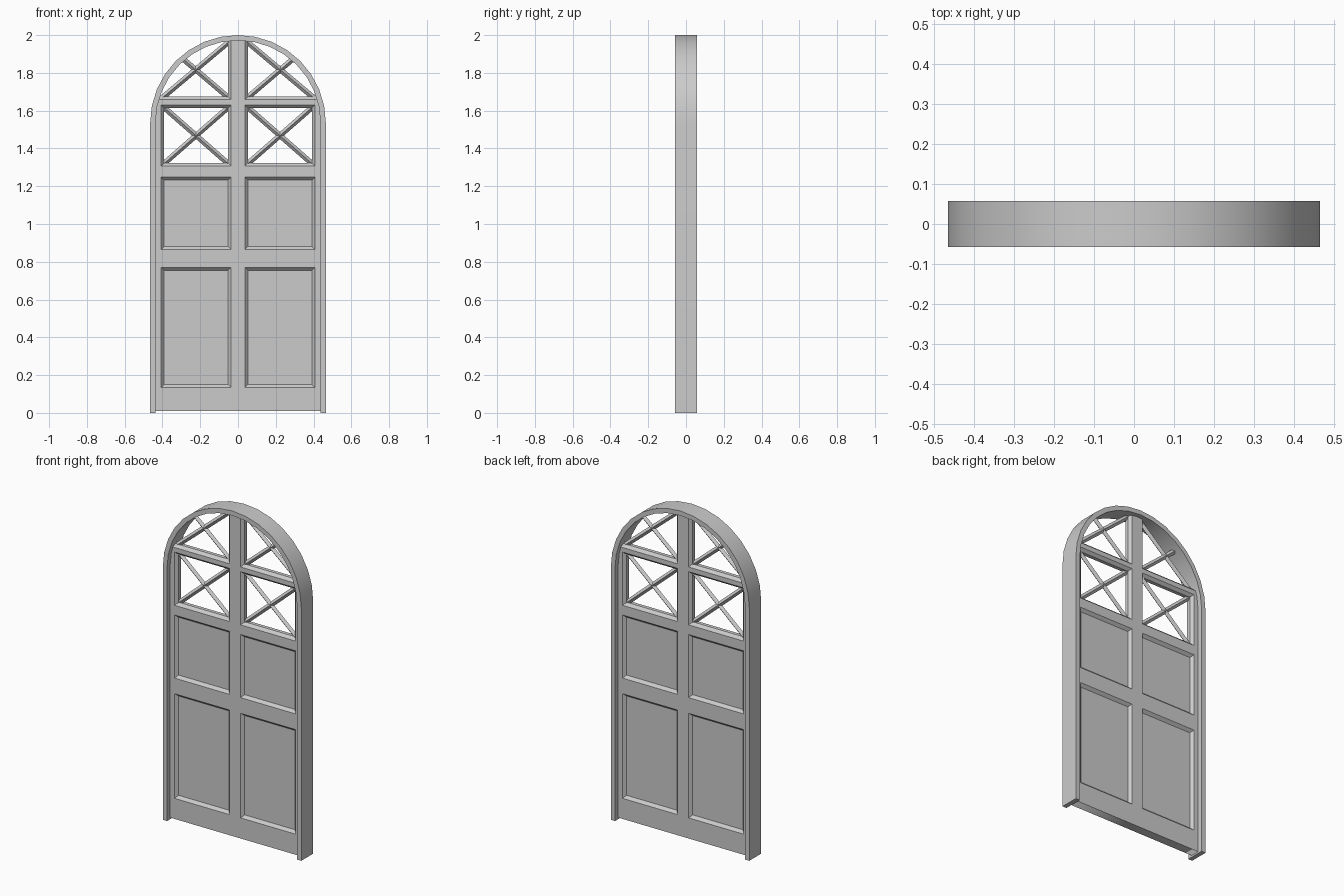
import bpy, bmesh
from math import sin, cos, pi, sqrt
from mathutils import Vector

if "Cube" in bpy.data.objects:
    bpy.data.objects.remove(bpy.data.objects["Cube"])

R_OUT, R_IN = 0.465, 0.437      # arch radii
SPRING = 1.535                  # height where the arch starts
FRAME_Y = 0.057                 # half depth of the frame
DOOR_Y = 0.028                  # half depth of the door leaf
PANEL_Y = 0.011                 # half depth of the sunk panels
W = 0.016                       # moulding width
IN_X, OUT_X = 0.037, 0.407      # opening edges on one side


def add_object(name, bm):
    bmesh.ops.recalc_face_normals(bm, faces=bm.faces)
    me = bpy.data.meshes.new(name)
    bm.to_mesh(me)
    bm.free()
    ob = bpy.data.objects.new(name, me)
    bpy.context.collection.objects.link(ob)
    return ob


def select_only(ob):
    bpy.ops.object.select_all(action='DESELECT')
    ob.select_set(True)
    bpy.context.view_layer.objects.active = ob


def mirror_x(ob):
    ob.modifiers.new("mirror", 'MIRROR')


def arc(r, a0, a1, n):
    return [(r * cos(a0 + (a1 - a0) * i / n), SPRING + r * sin(a0 + (a1 - a0) * i / n))
            for i in range(n + 1)]


# Arched frame: rectangular section swept up, over and down
def arch_path(r):
    return [(r, 0)] + arc(r, 0, pi, 16) + [(-r, 0)]

bm = bmesh.new()
rings = []
for (ox, oz), (ix, iz) in zip(arch_path(R_OUT), arch_path(R_IN)):
    rings.append([bm.verts.new(p) for p in (
        (ox, -FRAME_Y, oz), (ox, FRAME_Y, oz), (ix, FRAME_Y, iz), (ix, -FRAME_Y, iz))])
for a, b in zip(rings, rings[1:]):
    for i in range(4):
        j = (i + 1) % 4
        bm.faces.new((a[i], a[j], b[j], b[i]))
bm.faces.new(rings[0])
bm.faces.new(rings[-1])
frame = add_object("arched_frame", bm)
select_only(frame)
bpy.ops.object.shade_smooth_by_angle(angle=pi / 6)

# Door leaf: flat outline with rectangular openings, extruded
RAIL = 1.658                    # top edge of the upper rail
half = [(0.439, 0.01)] + [p for p in arc(0.439, 0, pi / 2, 8) if p[1] < RAIL]
half += [(sqrt(0.439 ** 2 - (RAIL - SPRING) ** 2), RAIL), (IN_X, RAIL), (IN_X, 1.976)]
outline = half + [(-x, z) for x, z in reversed(half)]
levels = [("lower_panel", 0.135, 0.77), ("middle_panel", 0.865, 1.248),
          ("lattice_surround", 1.307, 1.63)]


def rect(z0, z1, inset=0.0):
    a, b = IN_X + inset, OUT_X - inset
    return [(a, z0 + inset), (b, z0 + inset), (b, z1 - inset), (a, z1 - inset)]

loops = [outline]
for _, z0, z1 in levels:
    loops += [rect(z0, z1), [(-x, z) for x, z in rect(z0, z1)]]
cu = bpy.data.curves.new("door_leaf", 'CURVE')
cu.dimensions = '2D'
cu.fill_mode = 'BOTH'
cu.extrude = DOOR_Y
for pts in loops:
    sp = cu.splines.new('POLY')
    sp.points.add(len(pts) - 1)
    for p, (x, z) in zip(sp.points, pts):
        p.co = (x, z, 0, 1)
    sp.use_cyclic_u = True
leaf = bpy.data.objects.new("door_leaf", cu)
leaf.rotation_euler = (pi / 2, 0, 0)
bpy.context.collection.objects.link(leaf)
select_only(leaf)
bpy.ops.object.convert(target='MESH')


# Sloped mouldings, either filled with a panel or left open
def moulding(name, outer, inner, closed=True, panel=False):
    bm = bmesh.new()
    rows = [[bm.verts.new((x, y, z)) for x, z in pts] for pts, y in (
        (outer, -DOOR_Y), (inner, -PANEL_Y), (inner, PANEL_Y), (outer, DOOR_Y))]
    n = len(outer)
    for k in range(3):
        if panel and k == 1:
            continue
        for i in range(n if closed else n - 1):
            j = (i + 1) % n
            bm.faces.new((rows[k][i], rows[k][j], rows[k + 1][j], rows[k + 1][i]))
    if panel:
        bm.faces.new(rows[1])
        bm.faces.new(rows[2])
        # closes the hidden rim so the panel is solid
        for i in range(n):
            j = (i + 1) % n
            bm.faces.new((rows[0][i], rows[0][j], rows[3][j], rows[3][i]))
    mirror_x(add_object(name, bm))

for name, z0, z1 in levels:
    moulding(name, rect(z0, z1), rect(z0, z1, W), panel="panel" in name)
moulding("upper_lattice_surround",
         [(0.42, RAIL), (IN_X, RAIL), (IN_X, 1.976)],
         [(0.42, RAIL + W), (IN_X + W, RAIL + W), (IN_X + W, 1.976)], closed=False)


# Crossed lattice bars with a diamond section
def bar(name, a, b, r=0.0145):
    a, b = Vector((a[0], 0, a[1])), Vector((b[0], 0, b[1]))
    d = (b - a).normalized()
    side = Vector((-d.z, 0, d.x)) * r
    deep = Vector((0, r, 0))
    bm = bmesh.new()
    p, q = [[bm.verts.new(c + o) for o in (side, deep, -side, -deep)] for c in (a, b)]
    for i in range(4):
        j = (i + 1) % 4
        bm.faces.new((p[i], p[j], q[j], q[i]))
    bm.faces.new(p)
    bm.faces.new(q)
    mirror_x(add_object(name, bm))

bar("lattice_bar_rising", (0.043, 1.312), (0.401, 1.625))
bar("lattice_bar_falling", (0.043, 1.625), (0.401, 1.312))
bar("upper_lattice_bar_rising", (0.043, 1.663), (0.29, 1.873))
bar("upper_lattice_bar_falling", (0.043, 1.969), (0.405, 1.665))
